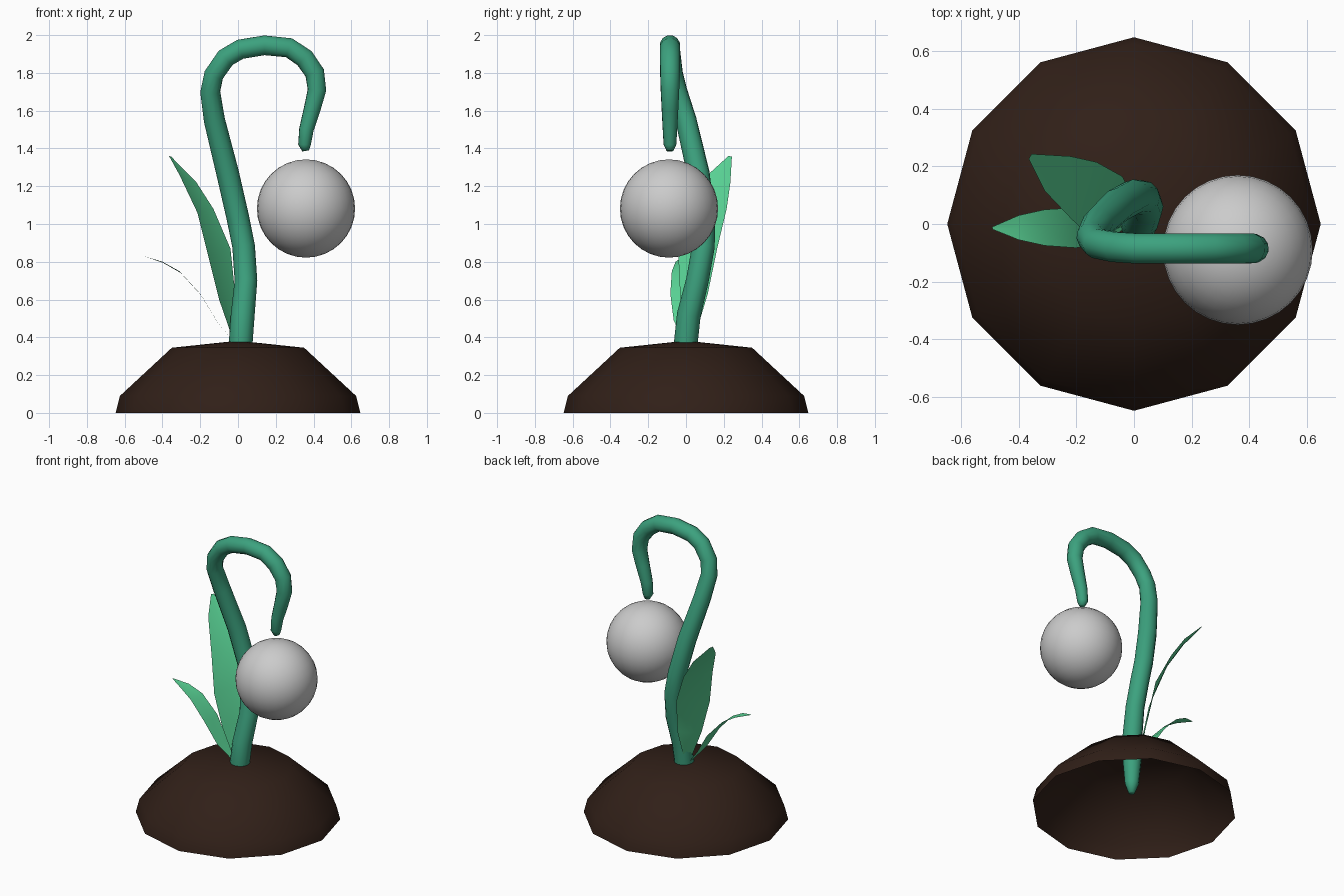
import bpy, bmesh, math
from mathutils import Vector

if "Cube" in bpy.data.objects:
    bpy.data.objects.remove(bpy.data.objects["Cube"])


def material(name, rgb):
    m = bpy.data.materials.new(name)
    m.diffuse_color = (*rgb, 1)
    m.use_nodes = True
    m.node_tree.nodes["Principled BSDF"].inputs["Base Color"].default_value = m.diffuse_color
    return m


SOIL = material("soil_brown", (0.03, 0.014, 0.009))
STEM = material("stem_green", (0.045, 0.36, 0.21))
LEAF = material("leaf_green", (0.10, 0.65, 0.30))


def finish(name, bm, mat=None, recalc=True):
    if recalc:
        bmesh.ops.recalc_face_normals(bm, faces=bm.faces)
    for f in bm.faces:
        f.smooth = True
    me = bpy.data.meshes.new(name)
    bm.to_mesh(me)
    bm.free()
    ob = bpy.data.objects.new(name, me)
    bpy.context.collection.objects.link(ob)
    if mat:
        me.materials.append(mat)
    return ob


def bridge(bm, a, b):
    n = len(a)
    for i in range(n):
        j = (i + 1) % n
        bm.faces.new((a[i], a[j], b[j], b[i]))


def mound(name, profile, top, sides):
    bm = bmesh.new()
    rings = [[bm.verts.new((r * math.cos(math.tau * i / sides), r * math.sin(math.tau * i / sides), z))
              for i in range(sides)] for r, z in profile]
    for a, b in zip(rings, rings[1:]):
        bridge(bm, a, b)
    tip = bm.verts.new((0, 0, top))
    for i in range(sides):
        bm.faces.new((rings[-1][i], rings[-1][(i + 1) % sides], tip))
    return finish(name, bm, SOIL, recalc=False)


def tube(name, path, sides):
    # sweep a round section along the path with a twist-free frame
    bm = bmesh.new()
    pts = [Vector(p[:3]) for p in path]
    side = Vector((0, 1, 0))
    rings = []
    for k, p in enumerate(pts):
        t = (pts[min(k + 1, len(pts) - 1)] - pts[max(k - 1, 0)]).normalized()
        side = (side - t * side.dot(t)).normalized()
        up = t.cross(side)
        r = path[k][3]
        rings.append([bm.verts.new(p + r * (side * math.cos(math.tau * i / sides) + up * math.sin(math.tau * i / sides)))
                      for i in range(sides)])
    for a, b in zip(rings, rings[1:]):
        bridge(bm, a, b)
    bm.faces.new(rings[0])
    bm.faces.new(rings[-1])
    return finish(name, bm, STEM)


def leaf(name, edge_a, edge_b, cup):
    # two edge lines plus a slightly sunken midrib
    bm = bmesh.new()
    rows = []
    for a, b in zip(edge_a, edge_b):
        a, b = Vector(a), Vector(b)
        mid = (a + b) / 2 + Vector(cup) * (a - b).length
        rows.append([bm.verts.new(v) for v in (a, mid, b)])
    for r, s in zip(rows, rows[1:]):
        for i in range(2):
            bm.faces.new((r[i], r[i + 1], s[i + 1], s[i]))
    return finish(name, bm, LEAF)


# Soil: open twelve-sided dome
mound("soil_mound", [(0.648, 0), (0.625, 0.09), (0.35, 0.345)], 0.382, 12)

# Hooked stem: x, y, z, radius
tube("stem", [
    (0.02, 0, 0.11, 0.02), (0.018, 0, 0.18, 0.045), (0.015, 0, 0.38, 0.063),
    (0.025, 0.015, 0.52, 0.063), (0.042, 0.06, 0.70, 0.06), (0.03, 0.092, 0.88, 0.06),
    (0.00, 0.095, 1.03, 0.06), (-0.055, 0.065, 1.27, 0.06), (-0.125, 0.0, 1.55, 0.056),
    (-0.147, -0.045, 1.70, 0.053), (-0.128, -0.068, 1.79, 0.053), (-0.065, -0.08, 1.88, 0.054),
    (0.012, -0.085, 1.925, 0.054), (0.14, -0.085, 1.946, 0.054), (0.27, -0.085, 1.933, 0.054),
    (0.352, -0.085, 1.878, 0.054), (0.406, -0.085, 1.80, 0.053), (0.418, -0.085, 1.71, 0.05),
    (0.393, -0.085, 1.61, 0.045), (0.362, -0.085, 1.50, 0.039), (0.352, -0.085, 1.42, 0.034),
    (0.358, -0.085, 1.387, 0.018)], 12)

# Hanging flower ball
bm = bmesh.new()
bmesh.ops.create_uvsphere(bm, u_segments=32, v_segments=16, radius=0.26)
bmesh.ops.translate(bm, verts=bm.verts, vec=(0.36, -0.09, 1.082))
finish("flower_ball", bm)

# Tall leaf
leaf("tall_leaf",
     [(-0.02, 0.0, 0.37), (-0.055, -0.015, 0.47), (-0.10, -0.03, 0.60), (-0.155, -0.04, 0.82),
      (-0.215, 0.015, 1.06), (-0.31, 0.115, 1.26), (-0.365, 0.225, 1.36)],
     [(-0.01, 0.01, 0.37), (-0.02, 0.07, 0.48), (-0.015, 0.115, 0.63), (-0.04, 0.165, 0.87),
      (-0.13, 0.215, 1.08), (-0.22, 0.235, 1.22), (-0.355, 0.243, 1.358)],
     (-0.03, 0.02, -0.02))

# Short leaf
leaf("short_leaf",
     [(-0.02, -0.01, 0.37), (-0.115, -0.065, 0.49), (-0.20, -0.083, 0.63), (-0.31, -0.075, 0.75),
      (-0.40, -0.055, 0.80), (-0.492, -0.018, 0.828)],
     [(-0.02, 0.01, 0.37), (-0.115, 0.04, 0.49), (-0.20, 0.057, 0.63), (-0.31, 0.05, 0.75),
      (-0.40, 0.03, 0.80), (-0.492, -0.01, 0.828)],
     (0.05, 0, -0.07))
